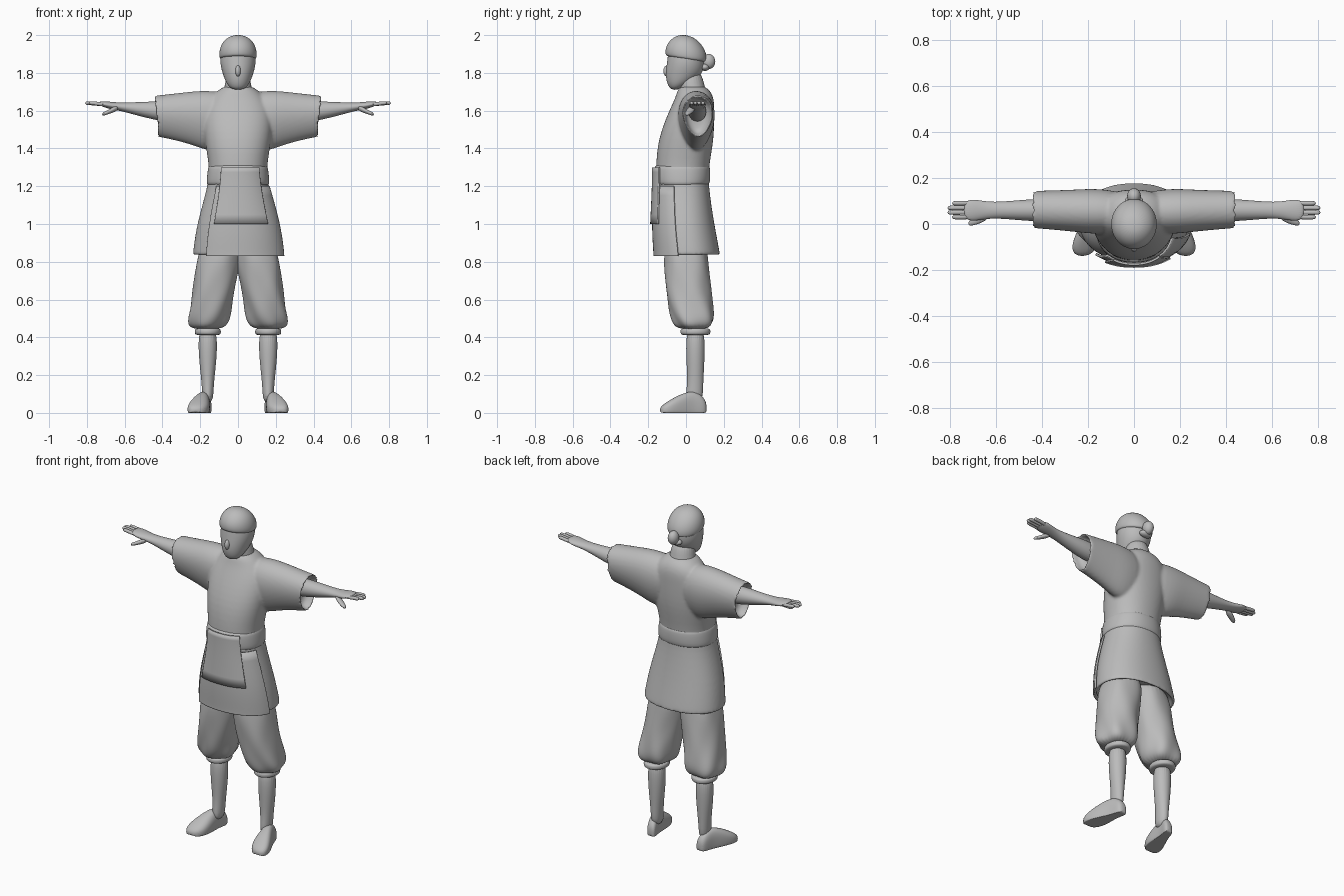
import bpy, bmesh, math

if "Cube" in bpy.data.objects:
    bpy.data.objects.remove(bpy.data.objects["Cube"], do_unlink=True)

GREY = (.5, .5, .5, 1)
clay = bpy.data.materials.new("clay grey")
clay.use_nodes = True
clay.diffuse_color = GREY
clay.node_tree.nodes["Principled BSDF"].inputs["Base Color"].default_value = GREY

SIDES = 28
PANEL_STEPS = 16


def section(centre, halves, angle, power, taper=0, grow=0):
    """Point on a rounded section; power squares it off, taper narrows the bottom."""
    cosine, sine = math.cos(angle), math.sin(angle)
    across = math.copysign(abs(cosine) ** (2 / power), cosine)
    upward = math.copysign(abs(sine) ** (2 / power), sine)
    a = centre[0] + across * (halves[0] + grow) * (1 + taper * upward)
    b = centre[1] + upward * (halves[1] + grow)
    return a, b


def place(axis, along, a, b):
    """Turn section coordinates into a position; nothing goes below the ground."""
    if axis == "x":
        return along, a, b
    if axis == "y":
        return a, along, max(b, 0)
    return a, b, along


def bridge(bm, loops, closed):
    """Join neighbouring loops of vertices with four-sided faces."""
    count = len(loops[0])
    for low, high in zip(loops, loops[1:]):
        for i in range(count if closed else count - 1):
            j = (i + 1) % count
            bm.faces.new((low[i], low[j], high[j], high[i]))


def make(name, bm, mirror=False, subdivide=True):
    """Turn a bmesh into a smooth grey object."""
    bmesh.ops.recalc_face_normals(bm, faces=bm.faces)
    for face in bm.faces:
        face.smooth = True
    mesh = bpy.data.meshes.new(name)
    bm.to_mesh(mesh)
    bm.free()
    mesh.materials.append(clay)
    obj = bpy.data.objects.new(name, mesh)
    bpy.context.collection.objects.link(obj)
    if mirror:
        obj.modifiers.new("mirror", "MIRROR").use_mirror_merge = False
    if subdivide:
        smooth = obj.modifiers.new("smooth", "SUBSURF")
        smooth.levels = smooth.render_levels = 2
        smooth.boundary_smooth = "PRESERVE_CORNERS"
    return obj


def loft(name, axis, rings, middle=0, lean=0, mirror=False, power=2, taper=0, folds=0, shear=0):
    """Skin rings of (position, half a, middle b, half b).

    The middle in a is a straight line, middle + lean * position."""
    bm = bmesh.new()
    loops = []
    for along, half_a, mid_b, half_b in rings:
        centre = (middle + lean * along, mid_b)
        loop = []
        for i in range(SIDES):
            angle = math.tau * i / SIDES
            wave = folds * math.sin(5 * angle + 20 * along)
            a, b = section(centre, (half_a, half_b), angle, power, taper, wave)
            loop.append(bm.verts.new(place(axis, along + shear * (b - mid_b), a, b)))
        loops.append(loop)
    bridge(bm, loops, closed=True)
    bm.faces.new(loops[0])
    bm.faces.new(loops[-1])
    return make(name, bm, mirror)


def panel(name, rings, start, end, grow):
    """Cloth that lies on part of a lofted body, between two angles in degrees."""
    bm = bmesh.new()
    rows = []
    for height, half_x, mid_y, half_y in rings:
        row = []
        for i in range(PANEL_STEPS + 1):
            angle = math.radians(start + (end - start) * i / PANEL_STEPS)
            x, y = section((0, mid_y), (half_x, half_y), angle, TORSO_POWER, grow=grow)
            row.append(bm.verts.new((x, y, height)))
        rows.append(row)
    bridge(bm, rows, closed=False)
    cloth = make(name, bm).modifiers.new("cloth", "SOLIDIFY")
    cloth.thickness = .01
    cloth.offset = 0


def ball(name, centre, scale):
    bm = bmesh.new()
    bmesh.ops.create_uvsphere(bm, u_segments=20, v_segments=12, radius=1)
    bmesh.ops.scale(bm, vec=scale, verts=bm.verts)
    bmesh.ops.translate(bm, vec=centre, verts=bm.verts)
    make(name, bm, subdivide=False)


def melt(name, parts):
    """Fuse overlapping parts into one soft skin."""
    bpy.context.view_layer.update()
    depsgraph = bpy.context.evaluated_depsgraph_get()
    bm = bmesh.new()
    for part in parts:
        bm.from_mesh(part.evaluated_get(depsgraph).to_mesh())
    for part in parts:
        bpy.data.objects.remove(part, do_unlink=True)
    fused = make(name, bm, subdivide=False)
    remesh = fused.modifiers.new("melt", "REMESH")
    remesh.mode = "VOXEL"
    remesh.voxel_size = .008
    remesh.use_smooth_shade = True
    fused.modifiers.new("soften", "SMOOTH").iterations = 6


# Tunic: hollow hem, skirt, chest and shoulders, fused with wide open sleeves
TORSO_POWER = 2.2
lining = [(.9, .2, .01, .13), (.84, .22, .01, .15)]
skirt = [(.83, .24, .01, .17), (.85, .24, .01, .17), (1, .22, -.01, .16), (1.2, .16, -.02, .14)]
chest = [(1.3, .15, -.02, .14), (1.45, .18, 0, .15), (1.6, .19, .03, .12),
         (1.68, .14, .05, .1), (1.74, .07, .03, .07)]
body = loft("body", "z", lining + skirt + chest, power=TORSO_POWER)
sleeves = loft("sleeves", "x", [
    (0, .08, 1.56, .13), (.15, .1, 1.54, .17), (.25, .09, 1.56, .14), (.42, .08, 1.57, .11),
    (.44, .08, 1.57, .11), (.43, .07, 1.57, .1), (.37, .06, 1.57, .09)],
    middle=.05, lean=.03, mirror=True, taper=.2, shear=.1)
melt("tunic", [body, sleeves])

# Overlapping front flap, hanging cloth and sash
panel("front_flap", skirt, 230, 345, grow=.008)
panel("front_cloth", skirt[2:] + chest[:1], 240, 310, grow=.015)
loft("sash", "z", [(1.2, .16, -.02, .13), (1.21, .17, -.02, .15), (1.3, .16, -.02, .15),
                   (1.32, .15, -.02, .14)], power=TORSO_POWER)

# Neck, head, cap and tied hair
loft("neck", "z", [(1.66, .09, .05, .07), (1.72, .07, .03, .07), (1.82, .06, .02, .06)])
loft("head", "z", [(1.71, .03, -.06, .02), (1.74, .06, -.04, .06), (1.79, .08, -.01, .1),
                   (1.86, .1, 0, .1), (1.95, .08, 0, .09), (1.98, .05, 0, .05)])
loft("cap", "z", [(1.87, .09, 0, .1), (1.88, .1, 0, .11), (1.92, .1, 0, .11),
                  (1.97, .08, 0, .08), (2, .03, 0, .03)], shear=-.15)
ball("nose", (0, -.1, 1.81), (.015, .02, .03))
ball("hair_bun", (0, .12, 1.86), (.03, .035, .04))
ball("hair_knot", (0, .1, 1.83), (.04, .025, .02))

# Bare arms, flat hands and fingers
loft("arms", "x", [(.3, .05, 1.59, .06), (.45, .05, 1.6, .05), (.62, .03, 1.62, .02),
                   (.69, .05, 1.63, .02), (.74, .04, 1.64, .01)], middle=.06, mirror=True)
for k, finger in enumerate(("index", "middle", "ring", "little")):
    tip = .82 - .02 * abs(k - 1.5)
    loft(finger + "_fingers", "x", [(.7, .01, 1.63, .01), (tip - .03, .01, 1.64, .01),
                                    (tip, .01, 1.64, .01)], middle=.03 + .02 * k, mirror=True)
loft("thumbs", "x", [(.63, .02, 1.62, .02), (.69, .02, 1.59, .01), (.72, .01, 1.58, .01)],
     middle=.29, lean=-.4, mirror=True)

# Baggy trousers gathered into cuffs
loft("trousers", "z", [(.94, .1, 0, .1), (.82, .12, 0, .12), (.66, .11, .01, .12),
                       (.54, .11, .03, .12), (.48, .11, .04, .11), (.44, .08, .04, .08)],
     middle=.24, lean=-.17, mirror=True, power=TORSO_POWER, folds=.008)
loft("trouser_cuffs", "z", [(.45, .06, .05, .07), (.44, .07, .05, .08), (.42, .07, .05, .08),
                            (.41, .06, .05, .07)], middle=.16, mirror=True)

# Calves and shoes
loft("calves", "z", [(.46, .05, .05, .05), (.3, .05, .05, .05), (.15, .03, .05, .04),
                     (.05, .03, .04, .05)], middle=.16, mirror=True)
loft("shoes", "y", [(.11, .02, .02, .03), (.09, .03, .03, .06), (.04, .03, .04, .08),
                    (-.03, .05, .03, .07), (-.1, .06, .02, .04), (-.14, .03, .01, .02)],
     middle=.19, lean=-.25, mirror=True, power=2.5)
